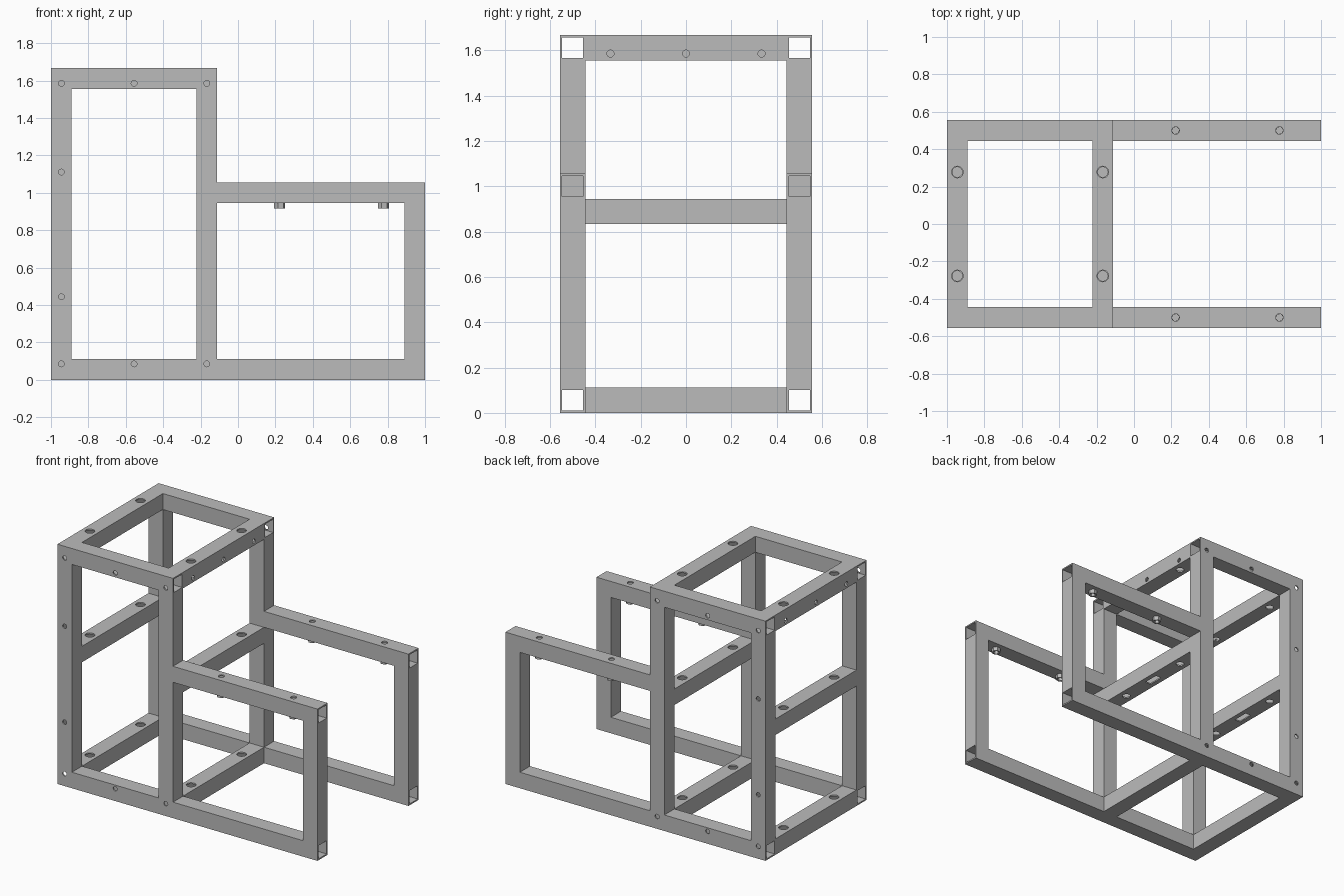
import bpy, bmesh, math
from mathutils import Matrix, Vector

if "Cube" in bpy.data.objects:
    bpy.data.objects.remove(bpy.data.objects["Cube"])

U = 1 / 9          # one tube width
WALL = 0.085       # wall thickness in tube widths
AX = {"x": 0, "y": 1, "z": 2}

steel = bpy.data.materials.new("steel grey")
steel.diffuse_color = (0.5, 0.5, 0.5, 1)
steel.use_nodes = True
steel.node_tree.nodes["Principled BSDF"].inputs["Base Color"].default_value = steel.diffuse_color


def make_object(name, bm):
    bmesh.ops.recalc_face_normals(bm, faces=bm.faces)
    bmesh.ops.scale(bm, vec=(U, U, U), verts=bm.verts)
    me = bpy.data.meshes.new(name)
    bm.to_mesh(me)
    bm.free()
    ob = bpy.data.objects.new(name, me)
    bpy.context.collection.objects.link(ob)
    me.materials.append(steel)
    return ob


def cylinder(bm, pos, axis, r, depth, sides=20):
    rot = {"x": Matrix.Rotation(math.pi / 2, 4, "Y"),
           "y": Matrix.Rotation(math.pi / 2, 4, "X"),
           "z": Matrix.Identity(4)}[axis]
    bmesh.ops.create_cone(bm, cap_ends=True, segments=sides, radius1=r, radius2=r,
                          depth=depth, matrix=Matrix.Translation(pos) @ rot)


def tube(name, axis, a, b, centre, holes=(), slots=()):
    """Open square tube from a to b along axis; holes are (pos, axis, radius, depth)."""
    i = AX[axis]
    j, k = (i + 1) % 3, (i + 2) % 3
    bm = bmesh.new()
    loops = []
    for end, h in ((a, 0.5), (b, 0.5), (b, 0.5 - WALL), (a, 0.5 - WALL)):
        loop = []
        for sj, sk in ((-1, -1), (1, -1), (1, 1), (-1, 1)):
            p = Vector(centre)
            p[i] = end
            p[j] += sj * h
            p[k] += sk * h
            loop.append(bm.verts.new(p))
        loops.append(loop)
    for n in range(4):
        l1, l2 = loops[n], loops[(n + 1) % 4]
        for m in range(4):
            q = (m + 1) % 4
            bm.faces.new((l1[m], l1[q], l2[q], l2[m]))
    ob = make_object(name, bm)
    if not holes and not slots:
        return ob
    # drill the holes and slots
    cb = bmesh.new()
    for h in holes:
        cylinder(cb, *h)
    for pos, size in slots:
        bmesh.ops.create_cube(cb, size=1, matrix=Matrix.Translation(pos)
                              @ Matrix.Diagonal((*size, 1)))
    cutter = make_object("drill_cutter", cb)
    cutter.hide_render = True
    mod = ob.modifiers.new("drill", "BOOLEAN")
    mod.operation, mod.solver, mod.object = "DIFFERENCE", "EXACT", cutter
    dg = bpy.context.evaluated_depsgraph_get()
    cut = bpy.data.meshes.new_from_object(ob.evaluated_get(dg))
    ob.modifiers.clear()
    ob.data = cut
    bpy.data.objects.remove(cutter)
    return ob


SMALL, BOLT, BIG = 0.14, 0.18, 0.28

# two mirrored side frames
for s, side in ((-1, "front"), (1, "back")):
    y, out = 4.5 * s, 5 * s

    def outer(x, z):
        return ((x, out, z), "y", SMALL, 0.5)

    tube(side + "_bottom_rail", "x", -9, 9, (0, y, 0.5),
         [outer(x, 0.77) for x in (-8.5, -5, -1.5)])
    tube(side + "_top_rail", "x", -9, -1, (0, y, 14.5),
         [outer(x, 14.27) for x in (-8.5, -5, -1.5)])
    tube(side + "_arm_rail", "x", -1, 9, (0, y, 9),
         [((x, y, 9), "z", BOLT, 1.6) for x in (2, 7)])
    tube(side + "_left_post", "z", 1, 14, (-8.5, y, 0), [outer(-8.5, z) for z in (4, 10)])
    tube(side + "_middle_post", "z", 1, 14, (-1.5, y, 0))
    tube(side + "_end_post", "z", 1, 8.5, (8.5, y, 0))

    # hexagonal nuts under the arm rail
    for n, x in enumerate((2, 7)):
        bm = bmesh.new()
        rings = []
        for r, z in ((0.27, 8.5), (0.27, 8.24), (BOLT, 8.24), (BOLT, 8.5)):
            rings.append([bm.verts.new((x + r * math.cos(t * math.pi / 3 + 0.2),
                                        y + r * math.sin(t * math.pi / 3 + 0.2), z))
                          for t in range(6)])
        for a in range(4):
            p, q = rings[a], rings[(a + 1) % 4]
            for t in range(6):
                u = (t + 1) % 6
                bm.faces.new((p[t], p[u], q[u], q[t]))
        make_object(f"{side}_nut_{n + 1}", bm)

# cross rails joining the side frames
for x, d, xn in ((-8.5, -1, "left"), (-1.5, 1, "middle")):
    for z, zn in ((0.5, "bottom"), (8, "shelf"), (14.5, "top")):
        holes = [((x, yy, z + 0.5), "z", BIG, 0.5) for yy in (-2.5, 2.5)]
        slots = []
        if zn != "bottom":
            holes += [((x, yy, z - 0.5), "z", 0.24, 0.5) for yy in (-2.5, 2.5)]
        if zn == "shelf":
            slots = [((x, 0, z - 0.5), (0.4, 1.0, 0.5))]
        if zn == "top":
            holes += [((x + 0.5 * d, yy, 14.27), "x", SMALL, 0.5) for yy in (-3, 0, 3)]
        tube(f"{xn}_{zn}_cross_rail", "y", -4, 4, (x, 0, z), holes, slots)
